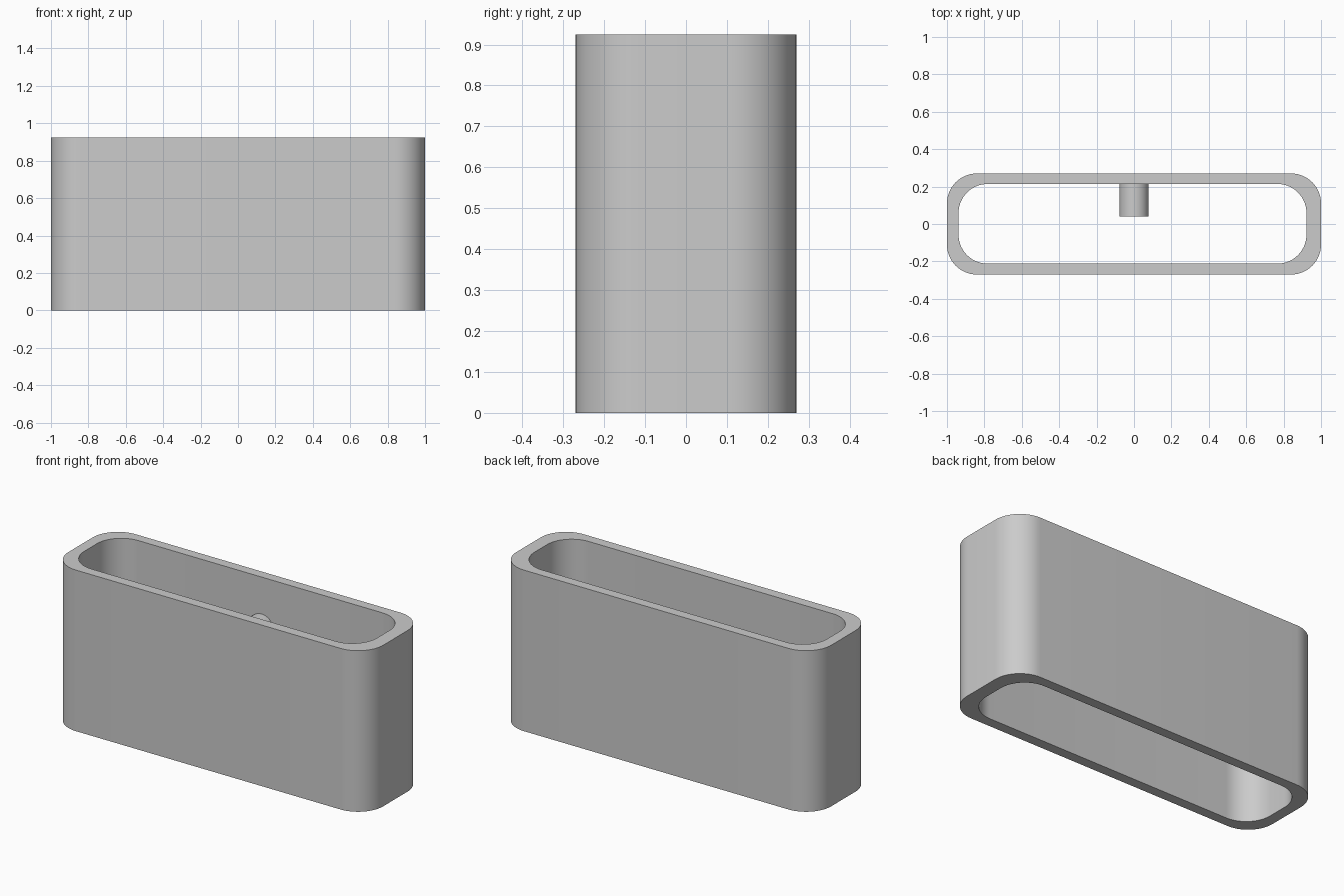
import bpy
import bmesh
from math import cos, sin, pi, radians
from mathutils import Matrix, Vector

HEIGHT = 0.925

cube = bpy.data.objects.get("Cube")
if cube:
    bpy.data.objects.remove(cube, do_unlink=True)

grey = bpy.data.materials.new("plain grey")
colour = (0.6, 0.6, 0.6, 1)
grey.diffuse_color = colour
grey.use_nodes = True
grey.node_tree.nodes["Principled BSDF"].inputs["Base Color"].default_value = colour


def rounded_outline(x0, x1, y0, y1, radius, steps=14):
    """Points of a rounded rectangle, counter-clockwise."""
    centres = [(x1 - radius, y1 - radius), (x0 + radius, y1 - radius),
               (x0 + radius, y0 + radius), (x1 - radius, y0 + radius)]
    points = []
    for quarter, (cx, cy) in enumerate(centres):
        for i in range(steps + 1):
            a = (quarter + i / steps) * pi / 2
            points.append((cx + radius * cos(a), cy + radius * sin(a)))
    return points


def finish(bm, name):
    bmesh.ops.recalc_face_normals(bm, faces=bm.faces)
    mesh = bpy.data.meshes.new(name)
    bm.to_mesh(mesh)
    bm.free()
    mesh.materials.append(grey)
    obj = bpy.data.objects.new(name, mesh)
    bpy.context.collection.objects.link(obj)
    bpy.ops.object.select_all(action='DESELECT')
    obj.select_set(True)
    bpy.context.view_layer.objects.active = obj
    bpy.ops.object.shade_smooth_by_angle(angle=radians(30))
    return obj


# Open sleeve: outer and inner walls joined by flat rims
bm = bmesh.new()
outer = rounded_outline(-1, 1, -0.27, 0.27, 0.16)
inner = rounded_outline(-0.938, 0.922, -0.212, 0.214, 0.155)
rings = [[bm.verts.new((x, y, z)) for x, y in outline]
         for outline, z in ((outer, 0), (outer, HEIGHT), (inner, HEIGHT), (inner, 0))]
count = len(outer)
for k, ring in enumerate(rings):
    after = rings[(k + 1) % len(rings)]
    for i in range(count):
        j = (i + 1) % count
        bm.faces.new((ring[i], ring[j], after[j], after[i]))
finish(bm, "sleeve_wall")

# Round peg standing out from the inside of the back wall
front, back = 0.04, 0.22
bm = bmesh.new()
place = Matrix.Translation(Vector((0, (front + back) / 2, 0.635))) @ Matrix.Rotation(pi / 2, 4, 'X')
bmesh.ops.create_cone(bm, cap_ends=True, segments=48, radius1=0.078, radius2=0.078,
                      depth=back - front, matrix=place)
finish(bm, "inner_peg")
